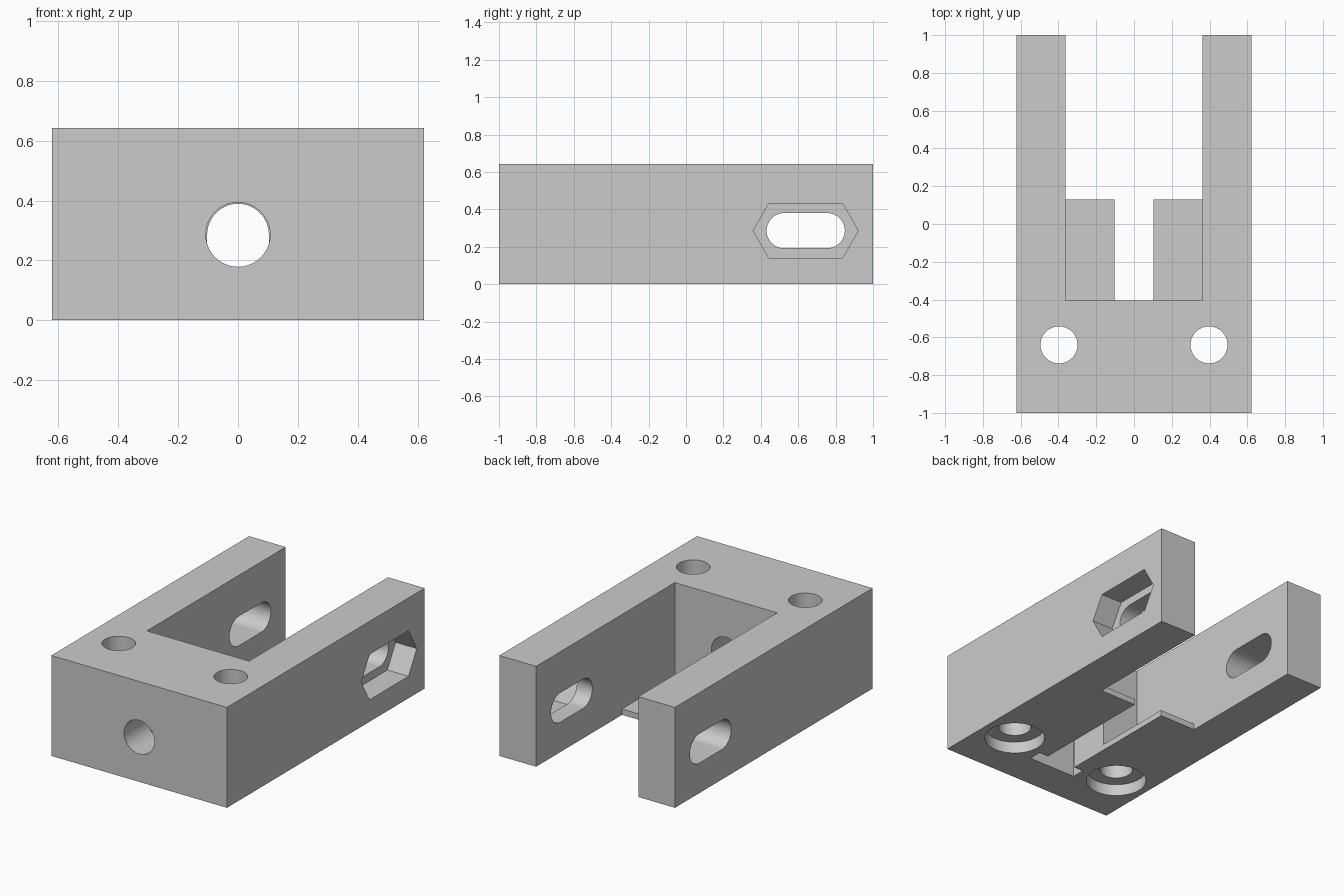
import bpy
import bmesh
from math import cos, sin, pi, radians

if "Cube" in bpy.data.objects:
    bpy.data.objects.remove(bpy.data.objects["Cube"], do_unlink=True)

grey = bpy.data.materials.new("plain grey")
grey.use_nodes = True
colour = (0.6, 0.6, 0.6, 1)
grey.diffuse_color = colour
grey.node_tree.nodes["Principled BSDF"].inputs["Base Color"].default_value = colour

BOLT_Z = 0.286  # shared height of the front bolt and the side slots
SLOT_Y = 0.64   # distance of the holes and slots from the centre


def prism(name, profile, axis, lo, hi):
    """Extrude a 2D profile along x, y or z."""
    place = {"x": lambda a, b, d: (d, a, b),
             "y": lambda a, b, d: (a, d, b),
             "z": lambda a, b, d: (a, b, d)}[axis]
    bm = bmesh.new()
    base = bm.faces.new([bm.verts.new(place(a, b, lo)) for a, b in profile])
    top = bmesh.ops.extrude_face_region(bm, geom=[base])["geom"]
    bmesh.ops.translate(bm, vec=place(0, 0, hi - lo),
                        verts=[v for v in top if isinstance(v, bmesh.types.BMVert)])
    bmesh.ops.recalc_face_normals(bm, faces=bm.faces)
    mesh = bpy.data.meshes.new(name)
    bm.to_mesh(mesh)
    bm.free()
    obj = bpy.data.objects.new(name, mesh)
    bpy.context.collection.objects.link(obj)
    mesh.materials.append(grey)
    return obj


def rect(a0, a1, b0, b1):
    return [(a0, b0), (a1, b0), (a1, b1), (a0, b1)]


def arc(a, b, r, start=0, end=360, steps=64):
    span = radians(end - start)
    count = steps if end - start == 360 else steps + 1
    return [(a + r * cos(radians(start) + span * i / steps),
             b + r * sin(radians(start) + span * i / steps)) for i in range(count)]


def stretched(r, steps, half):
    """Two half rounds (or half hexagons) joined by straight sides."""
    return (arc(SLOT_Y + half, BOLT_Z, r, -90 if steps > 3 else -60, 90 if steps > 3 else 60, steps)
            + arc(SLOT_Y - half, BOLT_Z, r, 90 if steps > 3 else 120, 270 if steps > 3 else 240, steps))


body = prism("clamp_body", rect(-0.622, 0.622, -1, 1), "z", 0, 0.643)

cutters = [
    # Space between the arms: open at the back, thin floor near the front block
    prism("arm_gap", rect(-0.362, 0.362, -0.405, 1.2), "z", 0.038, 0.9),
    prism("open_floor", rect(-0.362, 0.362, 0.13, 1.2), "z", -0.2, 0.3),
    # Bolt hole, nut pocket and arched bolt channel
    prism("bolt_hole", arc(0, BOLT_Z, 0.1075), "y", -1.2, -0.72),
    prism("nut_pocket", [(0.168, -0.2)] + arc(0, BOLT_Z, 0.194, 30, 150, 2) + [(-0.168, -0.2)],
          "y", -0.765, -0.68),
    prism("bolt_channel", [(0.103, -0.2)] + arc(0, BOLT_Z, 0.103, 0, 180, 32) + [(-0.103, -0.2)],
          "y", -0.7, 0.3),
    # Side slots through both arms, with a long hex recess on one side
    prism("side_slot", stretched(0.094, 32, 0.115), "x", -0.9, 0.9),
    prism("hex_recess", stretched(0.168, 2, 0.113), "x", 0.472, 0.9),
]
# Mounting holes, counterbored from below
for side in (-1, 1):
    cutters.append(prism("mount_hole", arc(side * 0.397, -SLOT_Y, 0.098), "z", -0.2, 0.9))
    cutters.append(prism("counterbore", arc(side * 0.397, -SLOT_Y, 0.179), "z", -0.2, 0.075))

bpy.ops.object.select_all(action="DESELECT")
bpy.context.view_layer.objects.active = body
body.select_set(True)
for cutter in cutters:
    cutter.hide_render = True
    cut = body.modifiers.new(cutter.name, "BOOLEAN")
    cut.operation = "DIFFERENCE"
    cut.solver = "EXACT"
    cut.object = cutter
    bpy.ops.object.modifier_apply(modifier=cut.name)
for cutter in cutters:
    bpy.data.objects.remove(cutter, do_unlink=True)

bpy.ops.object.shade_smooth_by_angle(angle=radians(30))
